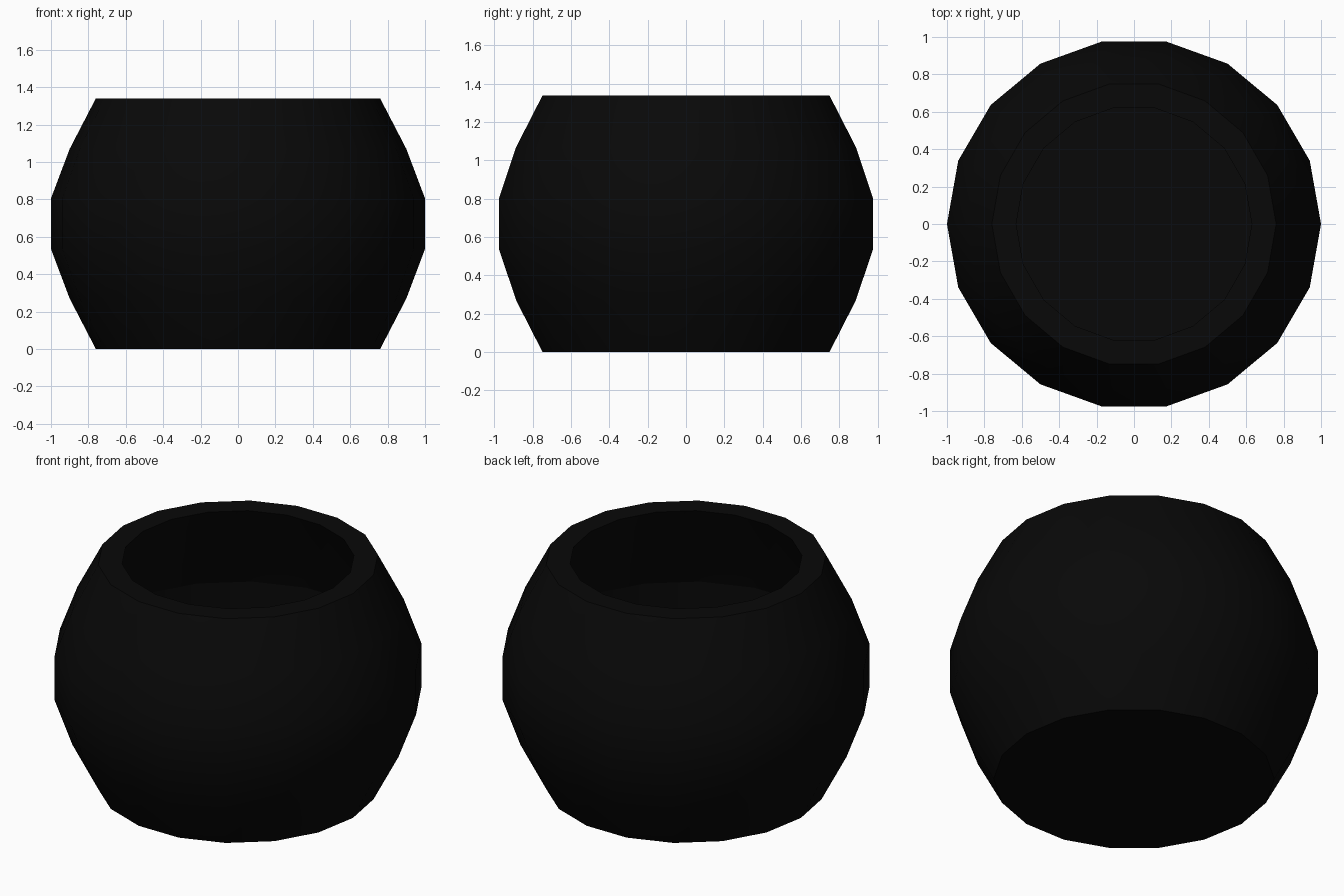
import bpy, bmesh, math

if "Cube" in bpy.data.objects:
    bpy.data.objects.remove(bpy.data.objects["Cube"])

SIDES = 18

# Profile (radius, height): outer wall upward, over the flat rim, down the inner wall
profile = [(0.76, 0), (0.90, 0.27), (1.0, 0.535), (1.0, 0.805), (0.90, 1.07), (0.76, 1.34),
           (0.63, 1.34), (0.76, 1.07), (0.87, 0.805), (0.87, 0.535)]
INNER_CREASE = 8

bm = bmesh.new()
rings = []
for r, z in profile:
    ry = r * 0.99 if r > 0.95 else r   # belly is very slightly shallower than wide
    rings.append([bm.verts.new((r * math.cos(2 * math.pi * i / SIDES),
                                ry * math.sin(2 * math.pi * i / SIDES), z))
                  for i in range(SIDES)])

# Walls and rim
for a, b in zip(rings, rings[1:]):
    for i in range(SIDES):
        j = (i + 1) % SIDES
        bm.faces.new((a[i], a[j], b[j], b[i]))

# Underside and inner floor
bm.faces.new(list(reversed(rings[0])))
bm.faces.new(rings[-1])
bmesh.ops.recalc_face_normals(bm, faces=bm.faces)

mesh = bpy.data.meshes.new("round_pot")
bm.to_mesh(mesh)
bm.free()
pot = bpy.data.objects.new("round_pot", mesh)
bpy.context.collection.objects.link(pot)

# Black finish
black = bpy.data.materials.new("black")
black.diffuse_color = (0.0025, 0.0025, 0.0025, 1)
black.use_nodes = True
black.node_tree.nodes["Principled BSDF"].inputs["Base Color"].default_value = black.diffuse_color
mesh.materials.append(black)

# Smooth walls, sharp rim and base edges
bpy.context.view_layer.objects.active = pot
pot.select_set(True)
bpy.ops.object.shade_smooth_by_angle(angle=math.radians(30))

# Visible crease inside, where the overhang meets the belly
ring_ids = range(INNER_CREASE * SIDES, (INNER_CREASE + 1) * SIDES)
for e in mesh.edges:
    if all(v in ring_ids for v in e.vertices):
        e.use_edge_sharp = True
